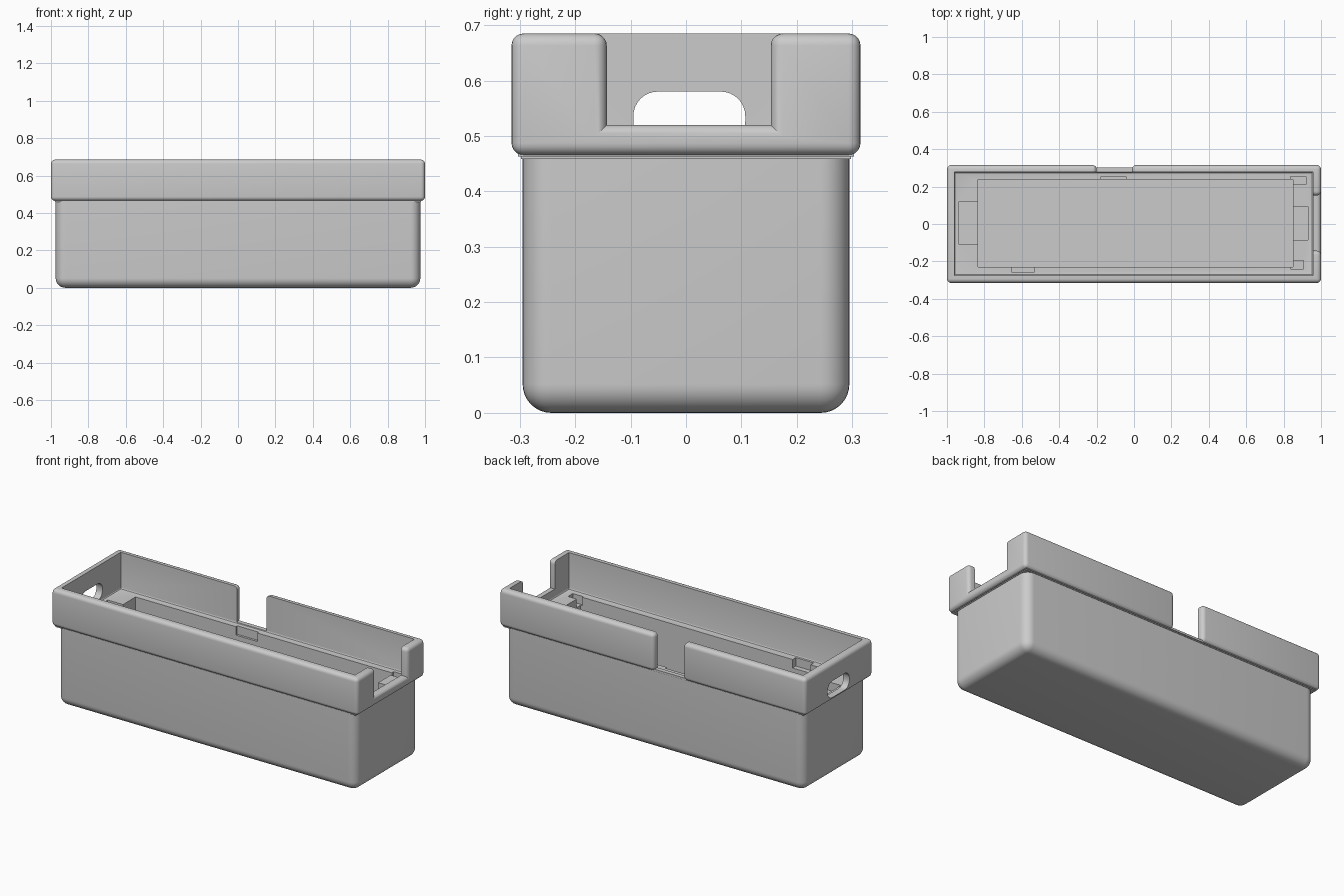
import bpy, bmesh, math
from mathutils import Vector

if "Cube" in bpy.data.objects:
    bpy.data.objects.remove(bpy.data.objects["Cube"], do_unlink=True)

grey = bpy.data.materials.new("plain_grey")
grey.use_nodes = True
colour = (0.6, 0.6, 0.6, 1)
grey.diffuse_color = colour
grey.node_tree.nodes["Principled BSDF"].inputs["Base Color"].default_value = colour


def add_object(name, bm):
    bmesh.ops.recalc_face_normals(bm, faces=bm.faces)
    mesh = bpy.data.meshes.new(name)
    bm.to_mesh(mesh)
    bm.free()
    mesh.materials.append(grey)
    obj = bpy.data.objects.new(name, mesh)
    bpy.context.collection.objects.link(obj)
    return obj


def box(name, xs, ys, zs, radius=0, rule=None, segments=5):
    """Box from axis ranges; edges chosen by rule are rounded."""
    bm = bmesh.new()
    bmesh.ops.create_cube(bm, size=1)
    for v in bm.verts:
        v.co = Vector([r[0] if c < 0 else r[1] for c, r in zip(v.co, (xs, ys, zs))])
    if radius:
        edges = [e for e in bm.edges if rule is None or rule(e)]
        bmesh.ops.bevel(bm, geom=edges, offset=radius, segments=segments,
                        profile=0.5, affect='EDGES')
    return add_object(name, bm)


def combine(target, other, operation):
    """Apply a boolean and discard the second object."""
    mod = target.modifiers.new("boolean", 'BOOLEAN')
    mod.operation, mod.object, mod.solver = operation, other, 'EXACT'
    bpy.context.view_layer.update()
    graph = bpy.context.evaluated_depsgraph_get()
    mesh = bpy.data.meshes.new_from_object(target.evaluated_get(graph))
    target.modifiers.clear()
    target.data = mesh
    bpy.data.objects.remove(other, do_unlink=True)


def low(e):
    return all(v.co.z < 0.1 for v in e.verts)


def upright(e):
    return abs(e.verts[0].co.z - e.verts[1].co.z) > 0.1


# Collar block with two notches, then its convex edges rounded
tub = box("tub", (-1, 1), (-0.315, 0.315), (0.465, 0.685))
combine(tub, box("back_notch", (-0.2, -0.01), (0.2, 0.4), (0.4, 0.8)), 'DIFFERENCE')
combine(tub, box("end_notch", (0.85, 1.1), (-0.143, 0.153), (0.52, 0.8)), 'DIFFERENCE')
bm = bmesh.new()
bm.from_mesh(tub.data)
bmesh.ops.remove_doubles(bm, verts=bm.verts, dist=1e-5)
bmesh.ops.dissolve_limit(bm, angle_limit=0.02, verts=bm.verts, edges=bm.edges)
rounded = [e for e in bm.edges if e.is_convex and e.calc_face_angle(0) > 0.5]
bmesh.ops.bevel(bm, geom=rounded, offset=0.022, segments=5, profile=0.5, affect='EDGES')
bm.to_mesh(tub.data)
bm.free()

# Rounded body and the small flare under the collar
combine(tub, box("body", (-0.975, 0.975), (-0.295, 0.295), (0, 0.475), 0.052,
                 lambda e: low(e) or upright(e), 8), 'UNION')
for i, (grow, z) in enumerate([(0.003, 0.458), (0.008, 0.463)]):
    combine(tub, box("flare", (-0.975 - grow, 0.975 + grow),
                     (-0.295 - grow, 0.295 + grow), (z, 0.475), 0.04, upright), 'UNION')

# Shallow recess inside the collar, and the deep cavity
combine(tub, box("recess", (-0.96, 0.957), (-0.275, 0.278), (0.47, 0.8), 0.008,
                 lambda e: all(v.co.z < 0.6 for v in e.verts), 3), 'DIFFERENCE')
combine(tub, box("cavity", (-0.835, 0.85), (-0.23, 0.237), (0.06, 0.6)), 'DIFFERENCE')

# Clip pockets opening into the cavity
pockets = [((-0.935, -0.8), (-0.11, 0.12)), ((0.8, 0.93), (-0.085, 0.093)),
           ((0.838, 0.92), (0.21, 0.255)), ((0.838, 0.907), (-0.24, -0.195)),
           ((-0.18, -0.04), (0.2, 0.25)), ((-0.652, -0.535), (-0.26, -0.2))]
for xs, ys in pockets:
    combine(tub, box("pocket", xs, ys, (0.42, 0.55)), 'DIFFERENCE')

# Rounded hand hole in the end wall
combine(tub, box("hand_hole", (-1.1, -0.9), (-0.095, 0.107), (0.482, 0.58), 0.044,
                 lambda e: abs(e.verts[0].co.x - e.verts[1].co.x) > 0.1, 8), 'DIFFERENCE')

# One material, smooth roundings with crisp edges
tub.data.materials.clear()
tub.data.materials.append(grey)
for p in tub.data.polygons:
    p.material_index = 0
bpy.ops.object.select_all(action='DESELECT')
tub.select_set(True)
bpy.context.view_layer.objects.active = tub
bpy.ops.object.shade_smooth_by_angle(angle=math.radians(30))
